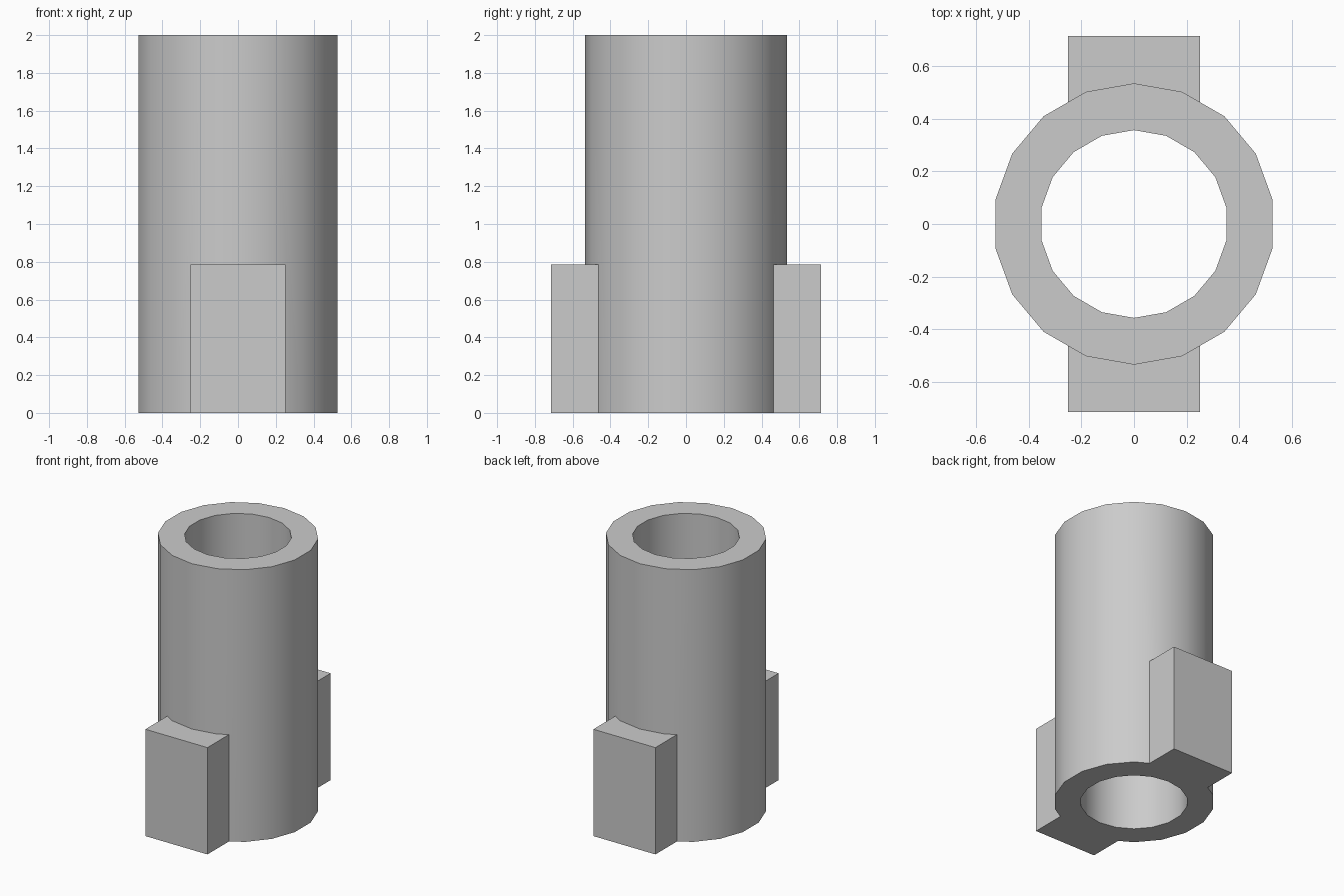
import bpy, bmesh, math

if "Cube" in bpy.data.objects:
    bpy.data.objects.remove(bpy.data.objects["Cube"])

SIDES = 18
R_OUT, R_IN, HEIGHT = 0.535, 0.357, 2.0
LUG_HALF_W, LUG_IN, LUG_OUT, LUG_H = 0.252, 0.41, 0.715, 0.785


def make_object(name, bm):
    bmesh.ops.recalc_face_normals(bm, faces=bm.faces)
    mesh = bpy.data.meshes.new(name)
    bm.to_mesh(mesh)
    bm.free()
    obj = bpy.data.objects.new(name, mesh)
    bpy.context.collection.objects.link(obj)
    return obj


# Hollow tube: a rectangular wall section swept around 18 sides
def make_tube():
    bm = bmesh.new()
    section = [(R_OUT, 0), (R_OUT, HEIGHT), (R_IN, HEIGHT), (R_IN, 0)]
    rings = []
    for i in range(SIDES):
        a = math.pi / 2 + i * 2 * math.pi / SIDES
        rings.append([bm.verts.new((r * math.cos(a), r * math.sin(a), z))
                      for r, z in section])
    for i in range(SIDES):
        a, b = rings[i], rings[(i + 1) % SIDES]
        for j in range(4):
            k = (j + 1) % 4
            bm.faces.new((a[j], b[j], b[k], a[k]))
    return make_object("socket_tube", bm)


# Rectangular lug on one side of the tube, embedded in its wall
def make_lug(name, side):
    bm = bmesh.new()
    bmesh.ops.create_cube(bm, size=1)
    bmesh.ops.scale(bm, vec=(2 * LUG_HALF_W, LUG_OUT - LUG_IN, LUG_H), verts=bm.verts)
    bmesh.ops.translate(bm, vec=(0, side * (LUG_OUT + LUG_IN) / 2, LUG_H / 2), verts=bm.verts)
    return make_object(name, bm)


tube = make_tube()
bpy.context.view_layer.objects.active = tube
tube.select_set(True)

# Fuse both lugs into the tube
for name, side in (("front_lug", -1), ("back_lug", 1)):
    lug = make_lug(name, side)
    mod = tube.modifiers.new(name, 'BOOLEAN')
    mod.operation = 'UNION'
    mod.solver = 'EXACT'
    mod.object = lug
    bpy.ops.object.modifier_apply(modifier=mod.name)
    bpy.data.objects.remove(lug)

bpy.ops.object.shade_smooth_by_angle(angle=math.radians(30))
